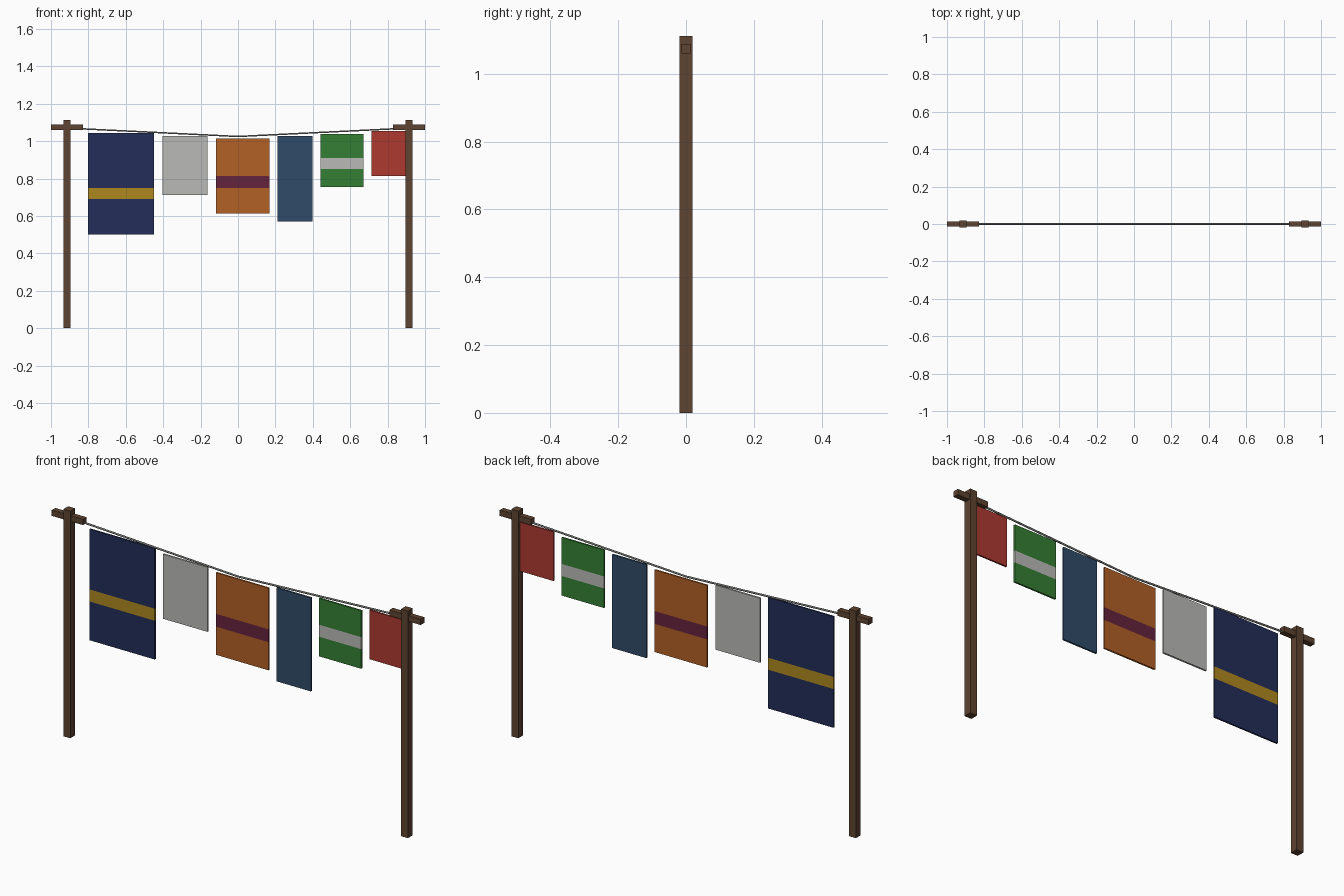
import bpy, bmesh
from mathutils import Vector

if "Cube" in bpy.data.objects:
    bpy.data.objects.remove(bpy.data.objects["Cube"])


def linear(c):
    return c / 12.92 if c <= 0.04045 else ((c + 0.055) / 1.055) ** 2.4


def material(name, hex_colour):
    m = bpy.data.materials.new(name)
    rgb = [linear(int(hex_colour[i:i + 2], 16) / 255) for i in (0, 2, 4)]
    m.diffuse_color = (*rgb, 1)
    m.use_nodes = True
    m.node_tree.nodes["Principled BSDF"].inputs["Base Color"].default_value = m.diffuse_color
    return m


WOOD = material("brown wood", "5E4331")
ROPE = material("grey rope", "8C8C88")
NAVY = material("navy cloth", "232E59")
GOLD = material("gold stripe", "AE871F")
GREY = material("pale grey cloth", "BABAB7")
ORANGE = material("orange cloth", "B26026")
MAROON = material("maroon stripe", "66233C")
BLUE = material("slate blue cloth", "304B68")
GREEN = material("green cloth", "357F35")
RED = material("red cloth", "AE3A30")


def finish(name, bm, mats):
    me = bpy.data.meshes.new(name)
    bm.to_mesh(me)
    bm.free()
    for m in mats:
        me.materials.append(m)
    ob = bpy.data.objects.new(name, me)
    bpy.context.collection.objects.link(ob)
    return ob


def box_mesh(x0, x1, depth, z0, z1):
    bm = bmesh.new()
    bmesh.ops.create_cube(bm, size=1)
    for v in bm.verts:
        v.co = (x1 if v.co.x > 0 else x0, v.co.y * depth, z1 if v.co.z > 0 else z0)
    return bm


def cloth(name, x0, x1, z0, z1, mat, stripe=None, stripe_mat=None):
    bm = box_mesh(x0, x1, 0.009, z0, z1)
    if stripe:
        # Cut across the cloth at both stripe edges, then colour by height
        for z in stripe:
            bmesh.ops.bisect_plane(bm, geom=bm.verts[:] + bm.edges[:] + bm.faces[:],
                                   plane_co=(0, 0, z), plane_no=(0, 0, 1))
        for f in bm.faces:
            if stripe[0] < f.calc_center_median().z < stripe[1]:
                f.material_index = 1
    finish(name, bm, [mat, stripe_mat] if stripe else [mat])


# Posts and their crossbars, one pair on each side
for side, s in (("left", -1), ("right", 1)):
    c = 0.915 * s
    finish(side + "_post", box_mesh(c - 0.019, c + 0.019, 0.038, 0, 1.112), [WOOD])
    finish(side + "_crossbar", box_mesh(c - 0.085, c + 0.085, 0.028, 1.06, 1.088), [WOOD])

# Sagging rope, two straight runs meeting in the middle
curve = bpy.data.curves.new("rope_path", "CURVE")
curve.dimensions = "3D"
curve.bevel_depth = 0.0045
curve.bevel_resolution = 1
curve.use_fill_caps = True
spline = curve.splines.new("POLY")
spline.points.add(2)
for p, (x, z) in zip(spline.points, ((-0.915, 1.07), (0, 1.025), (0.915, 1.07))):
    p.co = (x, 0, z, 1)
curve.materials.append(ROPE)
rope = bpy.data.objects.new("rope", curve)
bpy.context.collection.objects.link(rope)

# Hanging cloths from left to right
cloth("large_navy_cloth", -0.803, -0.449, 0.50, 1.044, NAVY, (0.690, 0.749), GOLD)
cloth("grey_cloth", -0.404, -0.163, 0.712, 1.028, GREY)
cloth("orange_cloth", -0.117, 0.168, 0.612, 1.014, ORANGE, (0.750, 0.813), MAROON)
cloth("blue_cloth", 0.211, 0.398, 0.570, 1.028, BLUE)
cloth("green_cloth", 0.441, 0.671, 0.754, 1.038, GREEN, (0.850, 0.909), GREY)
cloth("red_cloth", 0.715, 0.905, 0.813, 1.053, RED)
